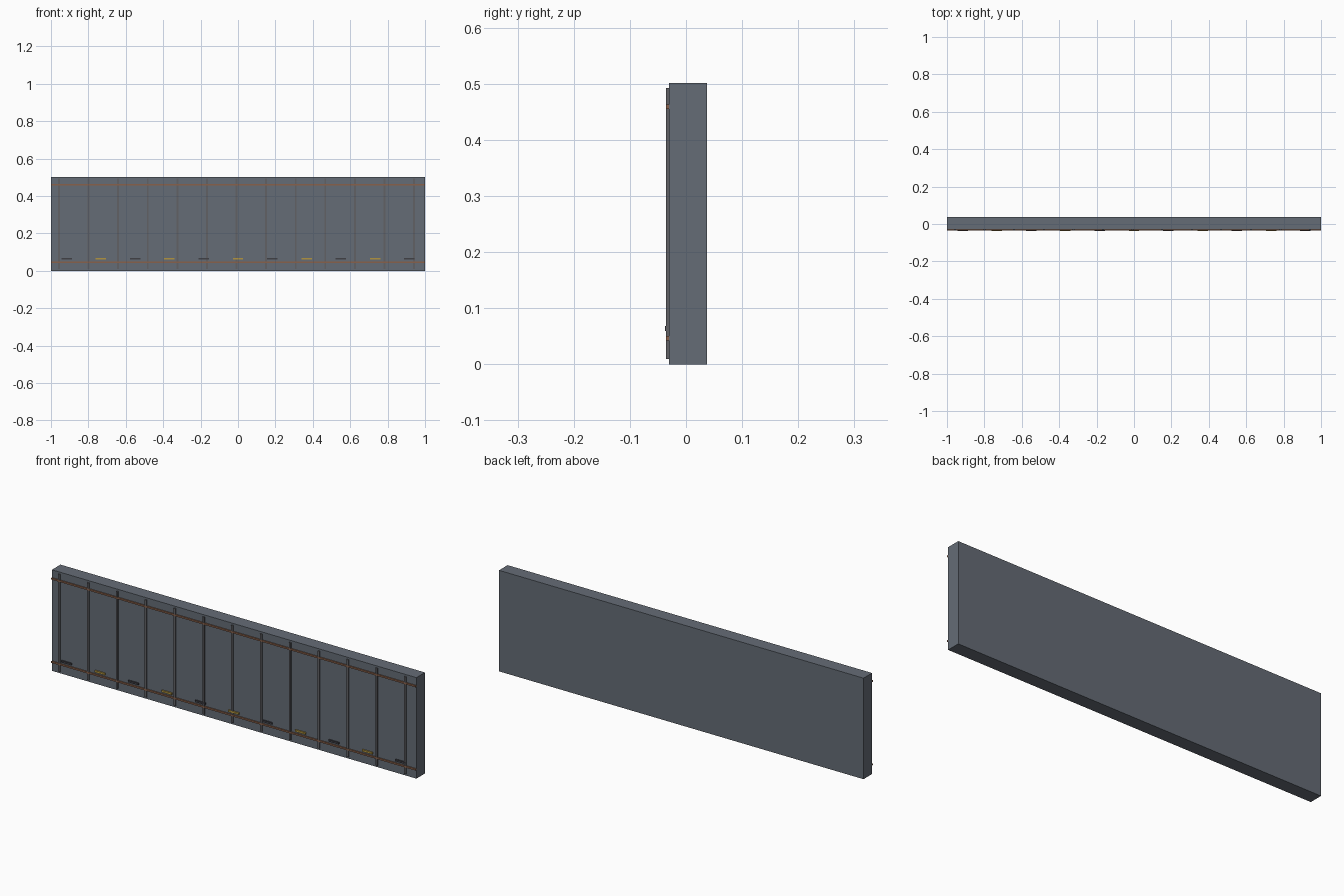
import bpy, bmesh
from mathutils import Matrix, Vector

if "Cube" in bpy.data.objects:
    bpy.data.objects.remove(bpy.data.objects["Cube"])


def material(name, rgb):
    m = bpy.data.materials.new(name)
    m.diffuse_color = (*rgb, 1)
    m.use_nodes = True
    m.node_tree.nodes["Principled BSDF"].inputs["Base Color"].default_value = m.diffuse_color
    return m


def boxes(name, bounds, mat):
    """One object made of boxes given as (x0, x1, y0, y1, z0, z1)."""
    bm = bmesh.new()
    for x0, x1, y0, y1, z0, z1 in bounds:
        centre = Vector((x0 + x1, y0 + y1, z0 + z1)) / 2
        size = (x1 - x0, y1 - y0, z1 - z0, 1)
        bmesh.ops.create_cube(bm, size=1, matrix=Matrix.Translation(centre) @ Matrix.Diagonal(size))
    me = bpy.data.meshes.new(name)
    bm.to_mesh(me)
    bm.free()
    me.materials.append(mat)
    ob = bpy.data.objects.new(name, me)
    bpy.context.collection.objects.link(ob)
    return ob


steel = material("panel_steel", (0.13, 0.15, 0.18))
seam = material("seam_grey", (0.12, 0.12, 0.13))
copper = material("copper", (0.25, 0.12, 0.07))
dark = material("dark_marker", (0.05, 0.05, 0.06))
yellow = material("yellow_marker", (0.45, 0.30, 0.05))

FACE = -0.030   # front face of the slab

# Main wall slab
boxes("wall_slab", [(-1, 1, FACE, 0.037, 0, 0.501)], steel)

# Vertical ribs dividing the front into panels
for i in range(13):
    x = -0.957 + i * 0.1582
    boxes(f"vertical_rib_{i + 1}", [(x - 0.005, x + 0.005, -0.0355, FACE, 0.009, 0.492)], seam)

# Long horizontal rails near the bottom and top
for name, z in (("lower_rail", 0.046), ("upper_rail", 0.459)):
    boxes(name, [(-1, 1, -0.036, FACE, z - 0.004, z + 0.004)], copper)

# Row of alternating warning markers above the lower rail
for i in range(11):
    x = (i - 5) * 0.1833
    boxes(f"marker_{i + 1}", [(x - 0.028, x + 0.028, -0.037, FACE, 0.059, 0.068)],
          yellow if i % 2 else dark)
